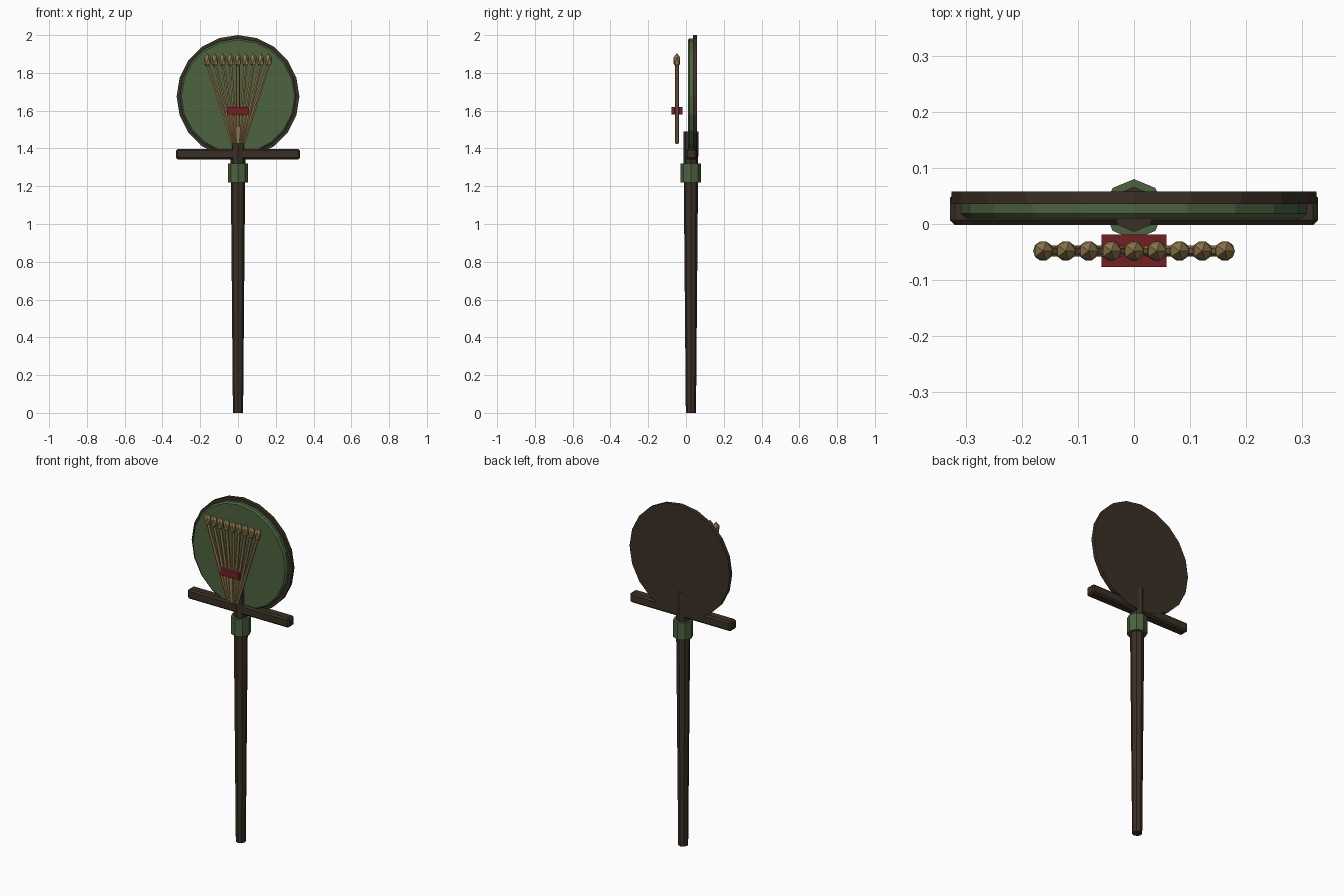
import bpy, bmesh, math
from mathutils import Vector, Matrix

if "Cube" in bpy.data.objects:
    bpy.data.objects.remove(bpy.data.objects["Cube"])

def material(name, rgb):
    m = bpy.data.materials.new(name)
    m.diffuse_color = (*rgb, 1)
    m.use_nodes = True
    m.node_tree.nodes["Principled BSDF"].inputs["Base Color"].default_value = m.diffuse_color
    return m

WOOD = material("dark wood", (0.042, 0.030, 0.019))
GREEN = material("moss green", (0.075, 0.125, 0.052))
STRAW = material("straw", (0.28, 0.19, 0.075))
RED = material("red band", (0.17, 0.014, 0.018))
CY = 0.026      # depth of the pole axis
FAN_Y = -0.048  # depth of the fan of stalks

def finish(name, bm, mat):
    bmesh.ops.recalc_face_normals(bm, faces=bm.faces)
    me = bpy.data.meshes.new(name)
    bm.to_mesh(me)
    bm.free()
    me.materials.append(mat)
    ob = bpy.data.objects.new(name, me)
    bpy.context.collection.objects.link(ob)
    return ob

def rod(name, p, q, r1, r2, sides, mat):
    """Tapered prism from p to q, with a corner on the x axis."""
    p, q = Vector(p), Vector(q)
    d = q - p
    bm = bmesh.new()
    bmesh.ops.create_cone(bm, cap_ends=True, segments=sides, radius1=r1, radius2=r2, depth=d.length)
    first = bm.verts[:][0].co
    turn = Matrix.Rotation(-math.atan2(first.y, first.x), 4, 'Z')
    aim = d.to_track_quat('Z', 'Y').to_matrix().to_4x4()
    bm.transform(Matrix.Translation((p + q) / 2) @ aim @ turn)
    return finish(name, bm, mat)

def box(name, centre, size, mat, bevel=0):
    bm = bmesh.new()
    bmesh.ops.create_cube(bm, size=1)
    bm.transform(Matrix.Translation(centre) @ Matrix.Diagonal((*size, 1)))
    if bevel:
        bmesh.ops.bevel(bm, geom=bm.edges[:], offset=bevel, segments=1, affect='EDGES')
    return finish(name, bm, mat)

def disc(name, profile, z, sides, mat):
    """Stack of rings (radius, y) facing the front, capped at both ends."""
    bm = bmesh.new()
    rings = []
    for r, y in profile:
        rings.append([bm.verts.new((r * math.cos(a), y, z + r * math.sin(a)))
                      for a in (2 * math.pi * i / sides for i in range(sides))])
    for a, b in zip(rings, rings[1:]):
        for i in range(sides):
            j = (i + 1) % sides
            bm.faces.new((a[i], a[j], b[j], b[i]))
    bm.faces.new(rings[0])
    bm.faces.new(rings[-1])
    return finish(name, bm, mat)

# Pole, collar and crossbar
rod("pole", (0, CY, 0), (0, CY, 1.49), 0.027, 0.040, 8, WOOD)
rod("collar", (0, CY, 1.22), (0, CY, 1.32), 0.054, 0.054, 8, GREEN)
box("crossbar", (0, 0.027, 1.37), (0.656, 0.058, 0.056), WOOD, 0.009)

# Round board with a bevelled green face
disc("backing_disc", [(0.325, 0.036), (0.325, 0.058)], 1.675, 20, WOOD)
disc("green_disc", [(0.299, 0.010), (0.308, 0.019), (0.308, 0.037)], 1.675, 20, GREEN)

# Fan of nine stalks with pointed heads
for i in range(-4, 5):
    top = (i * 0.0405, FAN_Y, 1.85)
    rod("stalk", (i * 0.007, FAN_Y, 1.427), top, 0.010, 0.010, 6, STRAW)
    bm = bmesh.new()
    bmesh.ops.create_icosphere(bm, subdivisions=1, radius=1)
    bm.transform(Matrix.Translation((top[0], FAN_Y, 1.865)) @ Matrix.Diagonal((0.020, 0.020, 0.040, 1)))
    finish("stalk_head", bm, STRAW)

# Band tying the stalks
box("band", (0, FAN_Y, 1.60), (0.116, 0.058, 0.038), RED)
